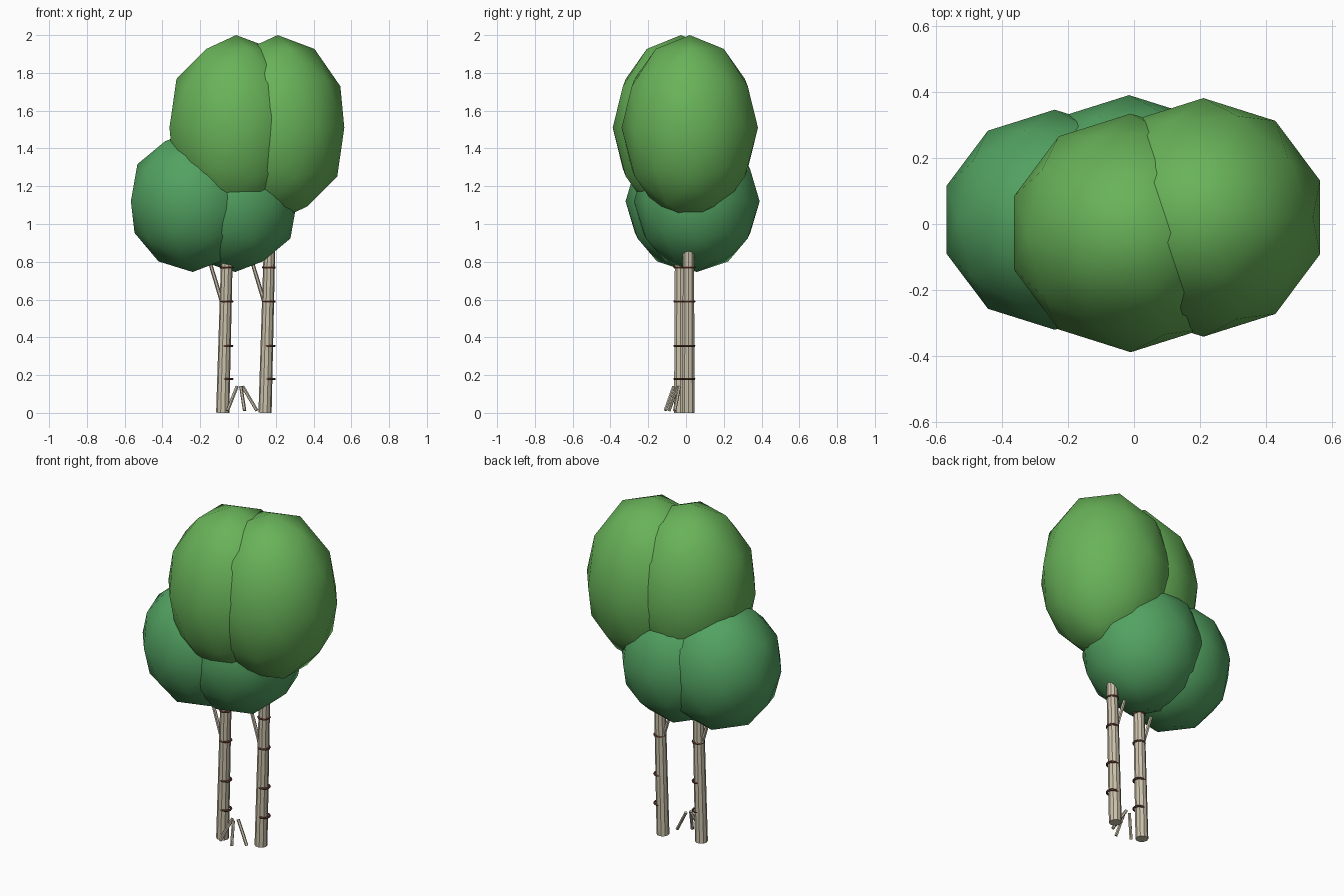
import bpy
from mathutils import Vector

if "Cube" in bpy.data.objects:
    bpy.data.objects.remove(bpy.data.objects["Cube"])


def material(name, color):
    m = bpy.data.materials.new(name)
    m.diffuse_color = (*color, 1)
    m.use_nodes = True
    m.node_tree.nodes["Principled BSDF"].inputs["Base Color"].default_value = m.diffuse_color
    return m


LIGHT = material("light_leaf", (0.14, 0.45, 0.10))
DARK = material("dark_leaf", (0.085, 0.36, 0.12))
BARK = material("bark", (0.60, 0.54, 0.41))
BAND = material("bark_band", (0.16, 0.06, 0.04))


def finish(name, mat):
    ob = bpy.context.object
    ob.name = name
    ob.data.materials.append(mat)
    return ob


def crown(name, center, radii, mat):
    bpy.ops.mesh.primitive_ico_sphere_add(subdivisions=2, radius=1, location=center)
    ob = finish(name, mat)
    ob.scale = radii
    bpy.ops.object.shade_smooth()


def rod(name, a, b, r1, r2, sides=8):
    a, b = Vector(a), Vector(b)
    d = b - a
    bpy.ops.mesh.primitive_cone_add(vertices=sides, radius1=r1, radius2=r2,
                                    depth=d.length, location=(a + b) / 2)
    ob = finish(name, BARK)
    ob.rotation_euler = d.to_track_quat('Z', 'Y').to_euler()


# foliage: tall light crowns above, rounder dark crowns below
for name, x, y in (("upper_crown_left", -0.01, -0.027), ("upper_crown_right", 0.21, 0.02)):
    crown(name, (x, y, 1.51), (0.371, 0.361, 0.49), LIGHT)
for name, x, y in (("lower_crown_left", -0.24, 0.013), ("lower_crown_back", -0.015, 0.057)):
    crown(name, (x, y, 1.12), (0.344, 0.333, 0.374), DARK)

# leaning trunks, each with a side branch and four upright bark bands
for side, x, y in (("left", -0.081, -0.03), ("right", 0.143, 0.013)):
    rod("trunk_" + side, (x, y, 0), (x + 0.031, y, 1.15), 0.035, 0.029, 10)
    rod("branch_" + side, (x - 0.005, y, 0.59), (x - 0.09, y, 0.87), 0.011, 0.009, 6)
    for i, z in enumerate((0.18, 0.355, 0.59, 0.77)):
        bpy.ops.mesh.primitive_torus_add(major_radius=0.031, minor_radius=0.006,
                                         major_segments=12, minor_segments=6,
                                         location=(x + 0.02, y, z))
        finish(f"bark_band_{side}_{i + 1}", BAND)

# small sticks near the ground
sticks = (((-0.055, -0.09, 0.012), (-0.005, -0.045, 0.14)),
          ((0.035, -0.11, 0.012), (0.015, -0.065, 0.14)),
          ((0.1, -0.06, 0.012), (0.025, -0.035, 0.14)))
for i, (a, b) in enumerate(sticks):
    rod(f"ground_stick_{i + 1}", a, b, 0.009, 0.009, 6)
